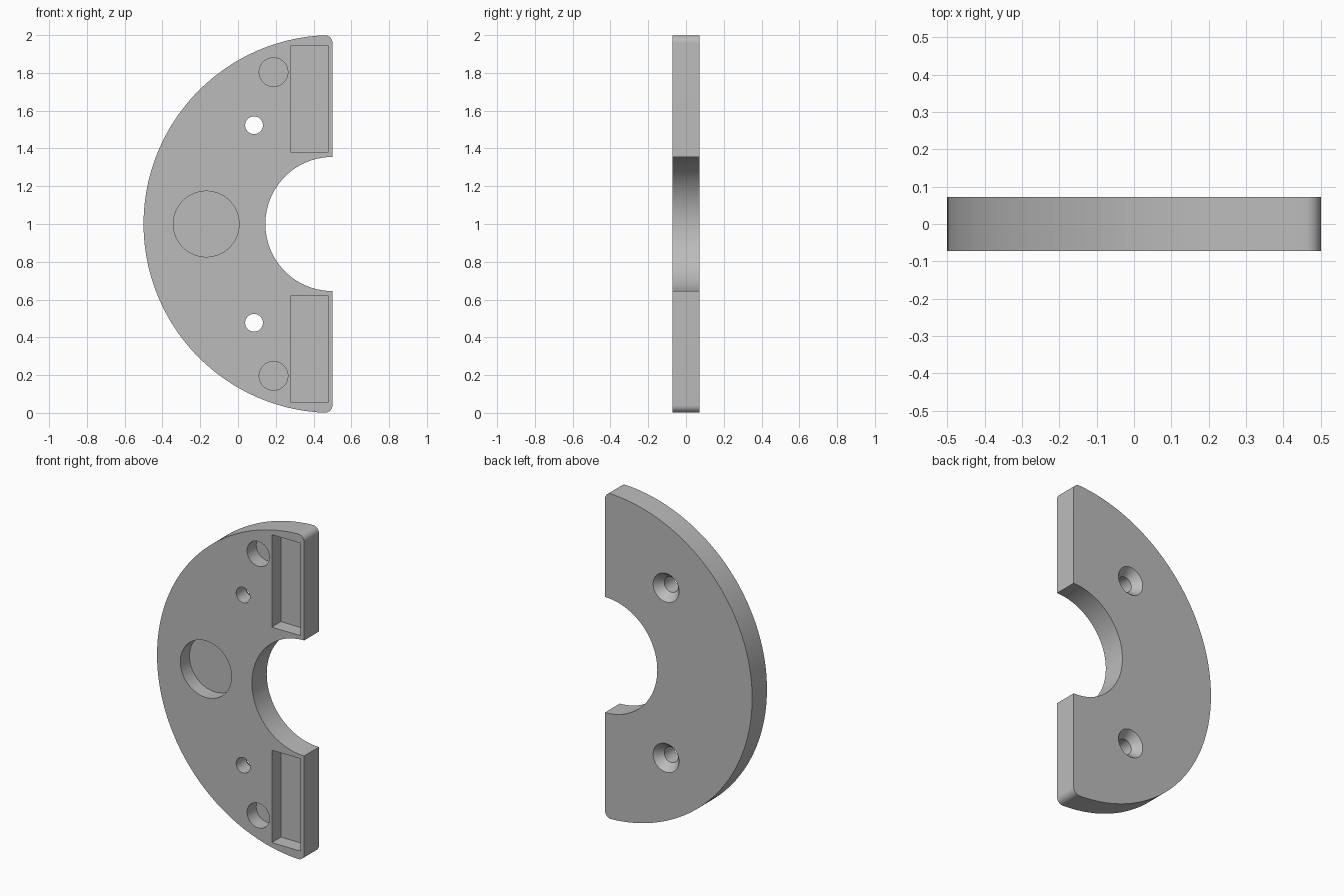
import bpy
import bmesh
from math import pi, sin, cos, sqrt, atan2, radians
from mathutils import Matrix

cube = bpy.data.objects.get("Cube")
if cube:
    bpy.data.objects.remove(cube)

HALF = 0.072             # half thickness
FLOOR = 0.017            # y of the pocket floors
CX, CZ = 0.5, 1.0        # centre of the half ring
OUTER, INNER, FILLET = 1.0, 0.355, 0.04

grey = bpy.data.materials.new("plain grey")
grey.use_nodes = True
grey.diffuse_color = (0.5, 0.5, 0.5, 1)
grey.node_tree.nodes["Principled BSDF"].inputs["Base Color"].default_value = grey.diffuse_color


def finish(name, bm):
    bmesh.ops.recalc_face_normals(bm, faces=bm.faces)
    mesh = bpy.data.meshes.new(name)
    bm.to_mesh(mesh)
    bm.free()
    mesh.materials.append(grey)
    obj = bpy.data.objects.new(name, mesh)
    bpy.context.collection.objects.link(obj)
    return obj


def arc(x, z, r, start, end, steps):
    angles = [start + (end - start) * i / steps for i in range(steps + 1)]
    return [(x + r * cos(a), z + r * sin(a)) for a in angles]


def prism(name, outline, y0, y1):
    bm = bmesh.new()
    face = bm.faces.new([bm.verts.new((x, y0, z)) for x, z in outline])
    new = bmesh.ops.extrude_face_region(bm, geom=[face])["geom"]
    verts = [v for v in new if isinstance(v, bmesh.types.BMVert)]
    bmesh.ops.translate(bm, vec=(0, y1 - y0, 0), verts=verts)
    return finish(name, bm)


def round_cutter(name, x, z, r0, r1, y0, y1, sides=64):
    # Radius runs from r0 at y0 to r1 at y1
    bm = bmesh.new()
    place = Matrix.Translation((x, (y0 + y1) / 2, z)) @ Matrix.Rotation(-pi / 2, 4, "X")
    bmesh.ops.create_cone(bm, cap_ends=True, segments=sides, radius1=r0, radius2=r1,
                          depth=y1 - y0, matrix=place)
    return finish(name, bm)


# Half ring outline with rounded outer corners
dz = sqrt((OUTER - FILLET) ** 2 - FILLET ** 2)
turn = atan2(dz, -FILLET)
outline = arc(CX - FILLET, CZ + dz, FILLET, 0, turn, 12)
outline += arc(CX, CZ, OUTER, turn, 2 * pi - turn, 128)[1:-1]
outline += arc(CX - FILLET, CZ - dz, FILLET, -turn, 0, 12)
outline += arc(CX, CZ, INNER, 1.5 * pi, 0.5 * pi, 72)
plate = prism("half_ring_plate", outline, -HALF, HALF)

# Pockets and holes, mirrored about mid height
cutters = [round_cutter("centre_pocket", -0.168, CZ, 0.174, 0.174, -0.2, FLOOR)]
for side, s in (("upper", 1), ("lower", -1)):
    z0, z1 = CZ + s * 0.378, CZ + s * 0.946
    slot = [(0.28, z0), (0.477, z0), (0.477, z1), (0.28, z1)]
    cutters += [
        prism(side + "_slot", slot, -0.2, FLOOR),
        round_cutter(side + "_pocket", 0.188, CZ + s * 0.804, 0.076, 0.076, -0.2, FLOOR),
        round_cutter(side + "_screw_hole", 0.085, CZ + s * 0.523, 0.047, 0.047, -0.2, 0.2),
        round_cutter(side + "_countersink", 0.085, CZ + s * 0.523, 0.047, 0.129,
                     HALF - 0.05, HALF + 0.05),
    ]

bpy.context.view_layer.objects.active = plate
for cutter in cutters:
    cutter.hide_render = True
    mod = plate.modifiers.new(cutter.name, "BOOLEAN")
    mod.operation = "DIFFERENCE"
    mod.solver = "EXACT"
    mod.object = cutter
    bpy.ops.object.modifier_apply(modifier=mod.name)
    bpy.data.objects.remove(cutter)

# Smooth curved walls, crisp edges
bpy.ops.object.select_all(action="DESELECT")
plate.select_set(True)
bpy.ops.object.shade_smooth_by_angle(angle=radians(30))
